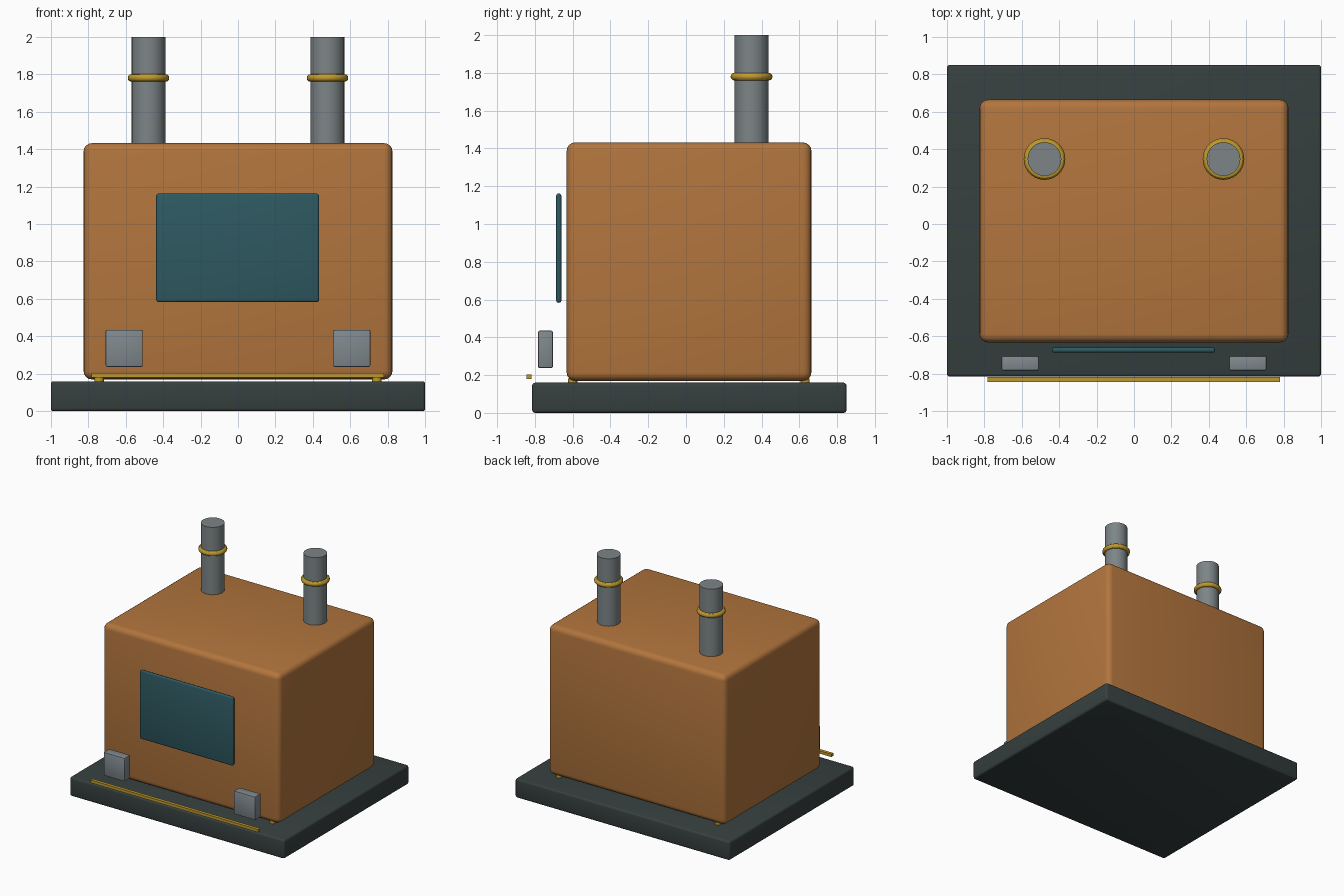
import bpy

cube = bpy.data.objects.get("Cube")
if cube:
    bpy.data.objects.remove(cube, do_unlink=True)


def to_linear(c):
    c /= 255
    return c / 12.92 if c <= 0.04045 else ((c + 0.055) / 1.055) ** 2.4


def material(name, r, g, b):
    m = bpy.data.materials.new(name)
    m.use_nodes = True
    colour = (to_linear(r), to_linear(g), to_linear(b), 1)
    m.diffuse_color = colour
    bsdf = next(n for n in m.node_tree.nodes if n.type == 'BSDF_PRINCIPLED')
    bsdf.inputs["Base Color"].default_value = colour
    return m


copper = material("copper", 178, 117, 61)
slate = material("dark slate", 54, 63, 63)
teal = material("teal glass", 46, 89, 97)
steel = material("steel grey", 125, 133, 135)
blue_steel = material("pale steel", 128, 137, 142)
brass = material("brass", 190, 153, 45)


def finish(name, mat, bevel=0, segments=3):
    ob = bpy.context.object
    ob.name = name
    ob.data.materials.append(mat)
    if bevel:
        mod = ob.modifiers.new("rounded edges", 'BEVEL')
        mod.width = bevel
        mod.segments = segments
        mod.limit_method = 'ANGLE'
        bpy.ops.object.modifier_apply(modifier=mod.name)
    bpy.ops.object.shade_smooth_by_angle()
    return ob


def box(name, low, high, mat, bevel=0, segments=3):
    centre = [(a + b) / 2 for a, b in zip(low, high)]
    bpy.ops.mesh.primitive_cube_add(size=1, location=centre)
    bpy.context.object.scale = [b - a for a, b in zip(low, high)]
    bpy.ops.object.transform_apply(location=False, rotation=False, scale=True)
    return finish(name, mat, bevel, segments)


def cylinder(name, x, y, z0, z1, radius, mat, bevel=0):
    bpy.ops.mesh.primitive_cylinder_add(
        vertices=32, radius=radius, depth=z1 - z0, location=(x, y, (z0 + z1) / 2))
    return finish(name, mat, bevel, 2)


# Plinth, rounded body and front window
box("base_plate", (-1, -0.815, 0), (1, 0.85, 0.16), slate, 0.016)
box("body", (-0.825, -0.632, 0.17), (0.825, 0.664, 1.432), copper, 0.045, 4)
box("window", (-0.437, -0.687, 0.583), (0.433, -0.66, 1.162), teal, 0.012)

# Front rail
box("front_rail", (-0.782, -0.845, 0.18), (0.78, -0.818, 0.204), brass)

for side, s in (("left", 1), ("right", -1)):
    # Square front block
    x = s * 0.608
    box(side + "_block", (x - 0.099, -0.783, 0.237), (x + 0.099, -0.705, 0.435),
        blue_steel, 0.008, 2)
    # Chimney with its collar
    cylinder(side + "_chimney", s * 0.478, 0.347, 1.4, 2.0, 0.09, steel)
    bpy.ops.mesh.primitive_torus_add(
        major_radius=0.091, minor_radius=0.02, major_segments=40,
        minor_segments=12, location=(s * 0.478, 0.347, 1.78))
    finish(side + "_collar", brass)
    # Small studs between body and plinth
    for end, y in (("front", -0.6), ("back", 0.63)):
        cylinder(f"{side}_{end}_stud", s * 0.742, y, 0.15, 0.183, 0.025, brass)
